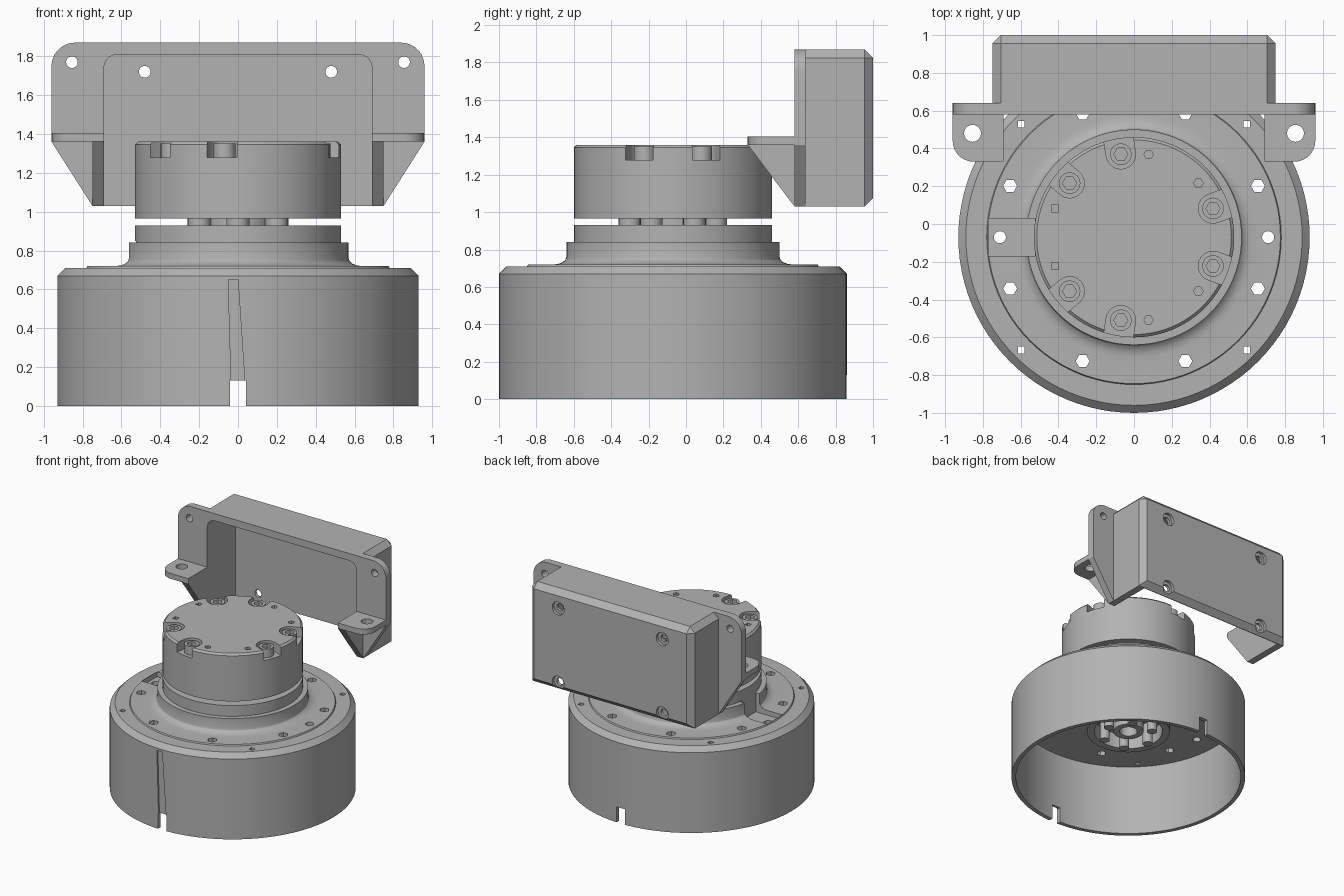
import bpy, bmesh
from math import sin, cos, pi, radians
from mathutils import Matrix

if "Cube" in bpy.data.objects:
    bpy.data.objects.remove(bpy.data.objects["Cube"], do_unlink=True)

GREY = (0.45, 0.45, 0.45, 1)
metal = bpy.data.materials.new("grey metal")
metal.use_nodes = True
metal.diffuse_color = GREY
metal.node_tree.nodes["Principled BSDF"].inputs["Base Color"].default_value = GREY

CY = -0.07                                   # y of the drum axis
XY = Matrix.Identity(4)
XZ = Matrix(((1, 0, 0, 0), (0, 0, 1, 0), (0, 1, 0, 0), (0, 0, 0, 1)))
YZ = Matrix(((0, 0, 1, 0), (1, 0, 0, 0), (0, 1, 0, 0), (0, 0, 0, 1)))


def ring(r, x=0, y=0, n=24, start=0.0, sweep=2 * pi, closed=True):
    d = n if closed else n - 1
    return [(x + r * cos(start + sweep * i / d), y + r * sin(start + sweep * i / d)) for i in range(n)]


def polar(r, deg):
    return r * cos(radians(deg)), CY + r * sin(radians(deg))


def prism(bm, pts, a, b, plane=XY):
    """Extrude a flat outline from a to b along the normal of its plane."""
    low = [bm.verts.new(plane @ Matrix.Translation((x, y, a)).translation) for x, y in pts]
    high = [bm.verts.new(plane @ Matrix.Translation((x, y, b)).translation) for x, y in pts]
    faces = [bm.faces.new(low), bm.faces.new(high)]
    for i in range(len(pts)):
        j = (i + 1) % len(pts)
        faces.append(bm.faces.new((low[i], low[j], high[j], high[i])))
    bmesh.ops.recalc_face_normals(bm, faces=faces)


def rect(x0, y0, x1, y1):
    return [(x0, y0), (x1, y0), (x1, y1), (x0, y1)]


def lathe(bm, profile, n=96):
    verts = [bm.verts.new((r, CY, z)) for r, z in profile]
    edges = [bm.edges.new(p) for p in zip(verts, verts[1:])]
    bmesh.ops.spin(bm, geom=verts + edges, cent=(0, CY, 0), axis=(0, 0, 1), angle=2 * pi, steps=n)
    bmesh.ops.remove_doubles(bm, verts=bm.verts, dist=0.0005)
    bmesh.ops.recalc_face_normals(bm, faces=bm.faces)


def make(name, bm, smooth=True):
    mesh = bpy.data.meshes.new(name)
    bm.to_mesh(mesh)
    bm.free()
    mesh.materials.append(metal)
    ob = bpy.data.objects.new(name, mesh)
    bpy.context.collection.objects.link(ob)
    if smooth:
        shade(ob)
    return ob


def shade(ob):
    bpy.ops.object.select_all(action='DESELECT')
    ob.select_set(True)
    bpy.context.view_layer.objects.active = ob
    bpy.ops.object.shade_smooth_by_angle(angle=radians(30))


def cut(ob, bm):
    """Subtract the solids in bm from ob, then drop the cutter."""
    cutter = make("cutter", bm, False)
    cutter.hide_render = True
    mod = ob.modifiers.new("cut", 'BOOLEAN')
    mod.operation, mod.solver, mod.object = 'DIFFERENCE', 'EXACT', cutter
    bpy.context.view_layer.objects.active = ob
    bpy.ops.object.modifier_apply(modifier=mod.name)
    bpy.data.objects.remove(cutter, do_unlink=True)
    shade(ob)


# Drum: open below, with stepped flange, flared neck and hanging hub
bm = bmesh.new()
flare = [(0.64 - 0.07 * sin(t * pi / 8), 0.76 - 0.04 * cos(t * pi / 8)) for t in range(5)]
lathe(bm, [(0, 0.55), (0.27, 0.55), (0.27, 0.42), (0.33, 0.42), (0.33, 0.61), (0.895, 0.61),
           (0.895, 0), (0.93, 0), (0.93, 0.67), (0.89, 0.71), (0.78, 0.71), (0.775, 0.72)]
      + flare + [(0.57, 0.84), (0.53, 0.84), (0.53, 0.93), (0, 0.93)])
drum = make("drum", bm)

# Pocket in the flange and slots in the wall
bm = bmesh.new()
prism(bm, rect(-0.77, -0.17, -0.525, 0.03), 0.68, 0.85)
prism(bm, rect(-0.04, -0.1, 0.04, 0.13), -1.2, 1.2, XZ)
cut(drum, bm)
bm = bmesh.new()
prism(bm, [(-0.035, 0.12), (0.035, 0.12), (0, 0.65), (-0.05, 0.65)], -1.1, -0.985, XZ)
cut(drum, bm)

# Flange holes: hexagonal, round and square
bm = bmesh.new()
for k in range(8):
    prism(bm, ring(0.037, *polar(0.71, 22.5 + 45 * k), n=6), 0.5, 0.8)
for k in range(2):
    prism(bm, ring(0.032, *polar(0.71, 180 * k)), 0.5, 0.8)
for k in range(4):
    prism(bm, ring(0.025, *polar(0.845, 45 + 90 * k), n=4, start=pi / 4), 0.5, 0.8)
cut(drum, bm)

# Hub underside: central tube and six rods
bm = bmesh.new()
lathe(bm, [(0.07, 0.56), (0.07, 0.42), (0.12, 0.42), (0.12, 0.56)], 32)
for k in range(6):
    prism(bm, ring(0.04, *polar(0.2, 60 * k)), 0.38, 0.56)
make("hub_rods", bm)

# Core and spacers in the gap between neck and cap
bm = bmesh.new()
prism(bm, ring(0.18, 0, CY, 48), 0.92, 0.98)
for k in range(6):
    prism(bm, ring(0.06, *polar(0.23, 30 + 60 * k)), 0.92, 0.98)
make("gap_spacers", bm)

# Cap with bolt notches open to the rim
BOLTS = [s * a for a in (20, 99, 140) for s in (1, -1)]
bm = bmesh.new()
lathe(bm, [(0, 0.965), (0.53, 0.965), (0.53, 1.345), (0.515, 1.36), (0, 1.36)])
cap = make("cap", bm)
bm = bmesh.new()
for a in BOLTS:
    notch = [(0.58, -0.078), (0.58, 0.078)] + ring(0.078, 0.445, 0, 13, pi / 2, pi, False)
    turn = Matrix.Translation((0, CY, 0)) @ Matrix.Rotation(radians(a), 4, 'Z')
    prism(bm, notch, 1.28, 1.4, turn)
for s in (1, -1):
    prism(bm, ring(0.025, *polar(0.445, 40 * s), n=6), 1.3, 1.4)
    prism(bm, ring(0.025, *polar(0.445, 80 * s), n=6), 1.3, 1.4)
    prism(bm, ring(0.026, *polar(0.445, 160 * s), n=4, start=pi / 4), 1.3, 1.4)
cut(cap, bm)

# Cap bolts with hexagonal sockets
bm, sockets = bmesh.new(), bmesh.new()
for a in BOLTS:
    prism(bm, ring(0.057, *polar(0.445, a)), 1.27, 1.35)
    prism(sockets, ring(0.037, *polar(0.445, a), n=6), 1.31, 1.4)
cut(make("cap_bolts", bm), sockets)


def cavity():
    bm = bmesh.new()
    arch = [(-0.69, 0.9), (0.69, 0.9)] + ring(0.07, 0.62, 1.74, 8, 0, pi / 2, False)
    arch += ring(0.07, -0.62, 1.74, 8, pi / 2, pi / 2, False)
    prism(bm, arch, 0.4, 0.95, XZ)
    return bm


# Bracket housing: chamfered box, open at the front and below
bm = bmesh.new()
prism(bm, rect(-0.75, 1.03, 0.75, 1.87), 0.58, 1.0, XZ)
edges = [e for e in bm.edges
         if all(v.co.z > 1.8 for v in e.verts) and not all(v.co.y < 0.6 for v in e.verts)
         or all(v.co.y > 0.9 and abs(v.co.x) > 0.7 for v in e.verts)]
bmesh.ops.bevel(bm, geom=edges, offset=0.045, segments=1, affect='EDGES')
housing = make("bracket_housing", bm)
cut(housing, cavity())
bm, sinks = bmesh.new(), bmesh.new()
for x in (-0.48, 0.48):
    for z in (1.1, 1.72):
        prism(bm, ring(0.03, x, z), 0.9, 1.1, XZ)
        prism(sinks, ring(0.055, x, z), 0.975, 1.1, XZ)
cut(housing, sinks)
cut(housing, bm)

# Bracket flange: rounded top corners, tapered lower sides
bm = bmesh.new()
prism(bm, [(-0.75, 1.03), (0.75, 1.03), (0.96, 1.36)]
      + ring(0.12, 0.84, 1.75, 10, 0, pi / 2, False)
      + ring(0.12, -0.84, 1.75, 10, pi / 2, pi / 2, False) + [(-0.96, 1.36)], 0.58, 0.64, XZ)
flange = make("bracket_flange", bm)
cut(flange, cavity())
bm = bmesh.new()
for x in (-0.855, 0.855):
    prism(bm, ring(0.03, x, 1.77), 0.5, 0.7, XZ)
cut(flange, bm)

# Mounting tabs and the gussets below them
for side, s in (("left", 1), ("right", -1)):
    bm = bmesh.new()
    outline = [(0.69, 0.6), (0.69, 0.33)] + ring(0.11, 0.85, 0.44, 8, -pi / 2, pi / 2, False) + [(0.96, 0.6)]
    prism(bm, [(s * x, y) for x, y in outline], 1.36, 1.405)
    tab = make(side + "_tab", bm)
    bm = bmesh.new()
    prism(bm, ring(0.045, s * 0.855, 0.48), 1.3, 1.5)
    cut(tab, bm)
    bm = bmesh.new()
    prism(bm, [(0.33, 1.36), (0.59, 1.36), (0.59, 1.03), (0.58, 1.03)], s * 0.69, s * 0.75, YZ)
    make(side + "_gusset", bm)
